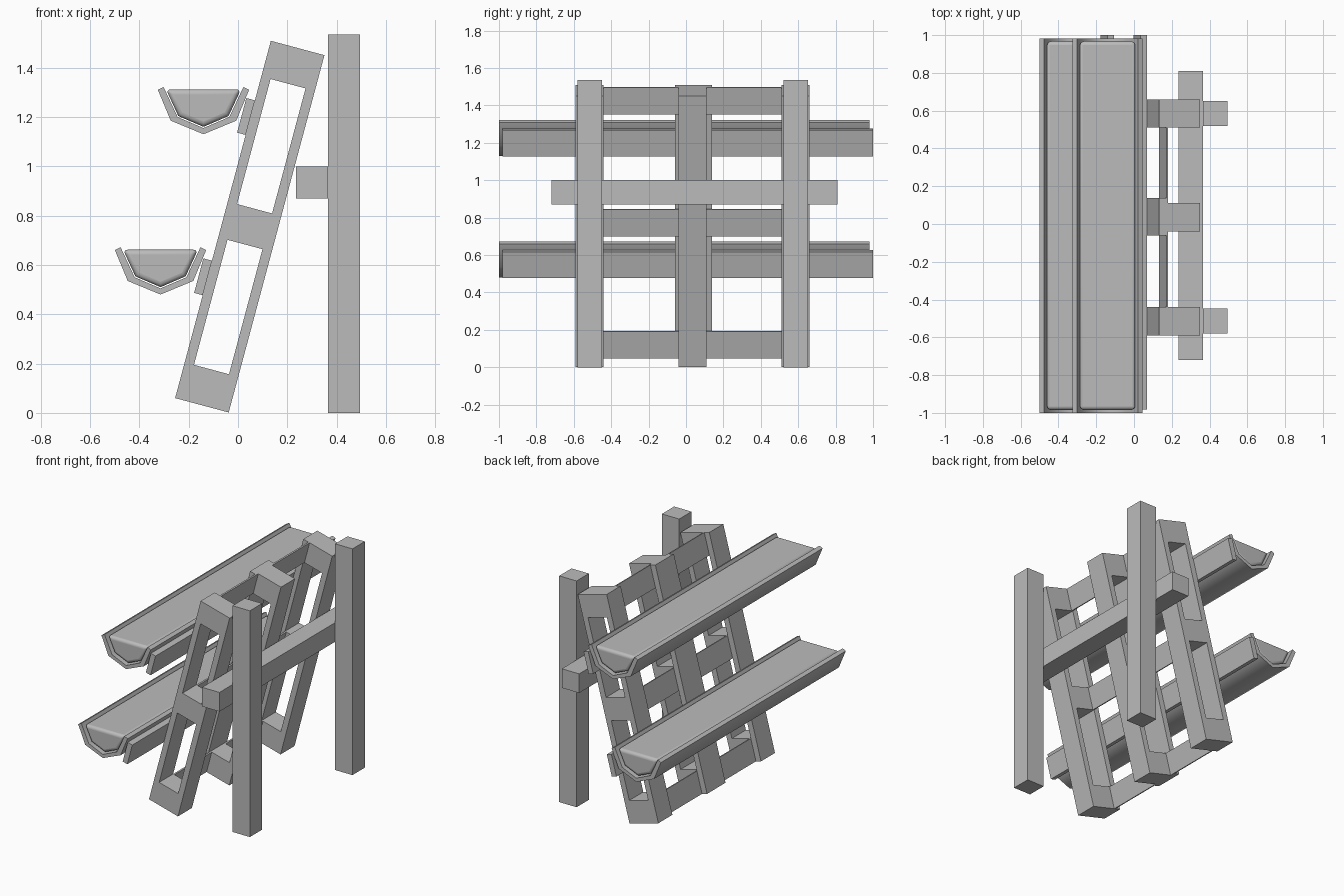
import bpy, bmesh, math
from mathutils import Vector

cube = bpy.data.objects.get("Cube")
if cube:
    bpy.data.objects.remove(cube, do_unlink=True)

grey = bpy.data.materials.new("mid_grey")
grey.use_nodes = True
grey.diffuse_color = (0.5, 0.5, 0.5, 1)
grey.node_tree.nodes["Principled BSDF"].inputs["Base Color"].default_value = (0.5, 0.5, 0.5, 1)

TILT = math.radians(15)
UP = Vector((math.sin(TILT), math.cos(TILT)))
BACK = Vector((math.cos(TILT), -math.sin(TILT)))
FOOT = Vector((-0.255, 0.06))
LENGTH, DEPTH, STILE, RAIL = 1.5, 0.225, 0.039, 0.15
RAIL_STARTS = (0, 0.675, LENGTH - RAIL)


def leaning(back, up):
    """Point of the leaning frame, measured from its front foot."""
    return FOOT + BACK * back + UP * up


def leaning_rect(back0, back1, up0, up1):
    return [leaning(back0, up0), leaning(back1, up0), leaning(back1, up1), leaning(back0, up1)]


def extrude_faces(name, polygons, y0, y1):
    """Extrude xz polygons along y into one mesh object."""
    bm = bmesh.new()
    for poly in polygons:
        bm.faces.new([bm.verts.new((p[0], y0, p[1])) for p in poly])
    bmesh.ops.remove_doubles(bm, verts=bm.verts, dist=0.0001)
    made = bmesh.ops.extrude_face_region(bm, geom=bm.faces[:], use_keep_orig=True)
    moved = [g for g in made["geom"] if isinstance(g, bmesh.types.BMVert)]
    bmesh.ops.translate(bm, verts=moved, vec=(0, y1 - y0, 0))
    bmesh.ops.recalc_face_normals(bm, faces=bm.faces)
    mesh = bpy.data.meshes.new(name)
    bm.to_mesh(mesh)
    bm.free()
    mesh.materials.append(grey)
    obj = bpy.data.objects.new(name, mesh)
    bpy.context.collection.objects.link(obj)
    return obj


def box(name, x0, x1, y0, y1, z0, z1):
    return extrude_faces(name, [[(x0, z0), (x1, z0), (x1, z1), (x0, z1)]], y0, y1)


def smooth(obj, degrees):
    bpy.ops.object.select_all(action="DESELECT")
    obj.select_set(True)
    bpy.context.view_layer.objects.active = obj
    bpy.ops.object.shade_smooth_by_angle(angle=math.radians(degrees))


def ladder(name, y0, y1, front_stile=True):
    """Upright frame with two openings, built from the solid cells of a grid."""
    across = (0, STILE, DEPTH - STILE, DEPTH)
    along = sorted([s for s in RAIL_STARTS] + [s + RAIL for s in RAIL_STARTS])
    cells = []
    for i in range(0 if front_stile else 1, 3):
        for j in range(len(along) - 1):
            if i == 1 and j % 2:
                continue
            cells.append(leaning_rect(across[i], across[i + 1], along[j], along[j + 1]))
    return extrude_faces(name, cells, y0, y1)


# Posts and the beam that joins them
for side, y in (("right", -0.58), ("left", 0.52)):
    box(side + "_post", 0.365, 0.495, y, y + 0.132, 0, 1.535)
box("cross_beam", 0.235, 0.365, -0.72, 0.81, 0.87, 1.0)

# Leaning ladders, the middle one with a wider front board
ladder("near_ladder", -0.59, -0.44)
ladder("far_ladder", 0.51, 0.66)
ladder("middle_ladder", -0.04, 0.11, front_stile=False)
extrude_faces("middle_front_board", [leaning_rect(0, STILE, 0, LENGTH)], -0.06, 0.138)

# Thin boards between the ladders
for row, start in zip(("lower", "middle", "upper"), RAIL_STARTS):
    for bay, y0, y1 in (("near", -0.44, -0.04), ("far", 0.11, 0.51)):
        extrude_faces(f"{row}_{bay}_slat",
                      [leaning_rect(STILE, STILE + 0.01, start, start + RAIL)], y0, y1)

# Troughs with filling and mounting plates
CENTRE = -0.14
outer = [(-0.185, 1.31), (-0.133, 1.185), (0, 1.13)]
inner = [(0, 1.155), (-0.105, 1.2), (-0.162, 1.322)]
fill = [(-0.152, 1.312), (-0.102, 1.204), (0, 1.16)]


def mirrored(half):
    """Close a left half profile into a full symmetric outline."""
    return half + [(-x, z) for x, z in reversed(half) if x]


for level, drop in (("upper", 0), ("lower", 0.673)):
    shift = Vector((CENTRE, 0)) - UP * drop

    def place(points):
        return [Vector(p) + shift for p in points]

    right_inner = [(-x, z) for x, z in reversed(inner) if x]
    shell = mirrored(outer) + right_inner + inner
    trough = extrude_faces(level + "_trough", [place(shell)], -1, 0.982)
    smooth(trough, 50)

    filling = extrude_faces(level + "_trough_filling", [place(mirrored(fill))], -0.985, 0.968)
    bevel = filling.modifiers.new("rounded_edges", "BEVEL")
    bevel.width = 0.02
    bevel.segments = 4
    bevel.limit_method = "ANGLE"
    bevel.angle_limit = math.radians(50)
    smooth(filling, 60)

    top = 1.25 - drop
    extrude_faces(level + "_mounting_plate",
                  [leaning_rect(-0.036, 0, top - 0.145, top)], -0.982, 1)
